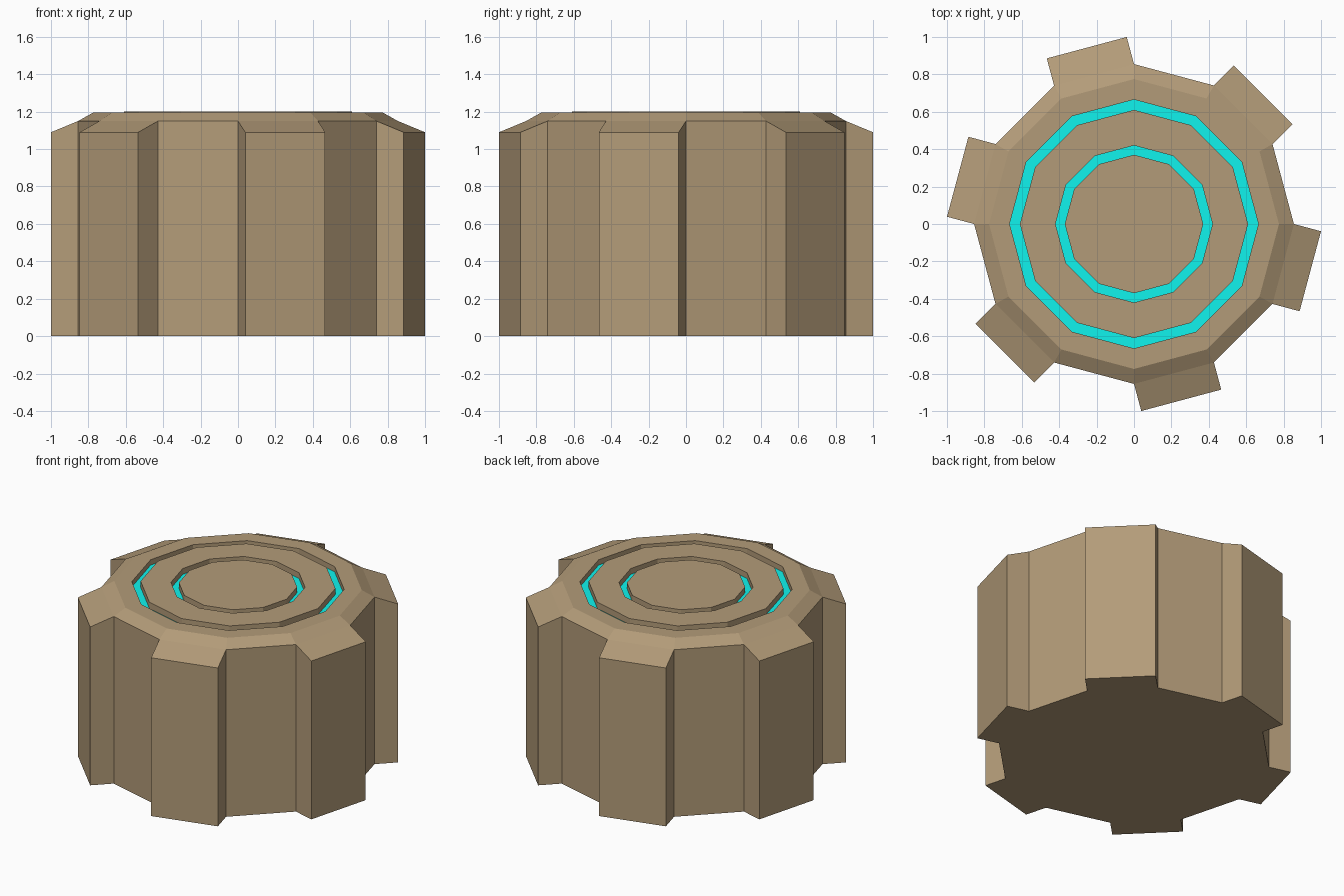
import bpy, bmesh
from math import cos, sin, pi

if "Cube" in bpy.data.objects:
    bpy.data.objects.remove(bpy.data.objects["Cube"])

SIDES = 12


def material(name, color):
    m = bpy.data.materials.new(name)
    m.diffuse_color = (*color, 1)
    m.use_nodes = True
    m.node_tree.nodes["Principled BSDF"].inputs["Base Color"].default_value = m.diffuse_color
    return m


bm = bmesh.new()


def ring(r, z):
    return [bm.verts.new((r * cos(2 * pi * i / SIDES), r * sin(2 * pi * i / SIDES), z))
            for i in range(SIDES)]


def bridge(a, b, mat=0):
    faces = []
    for i in range(SIDES):
        j = (i + 1) % SIDES
        f = bm.faces.new((a[i], a[j], b[j], b[i]))
        f.material_index = mat
        faces.append(f)
    return faces


# Profile from base, over the chamfer, then through the two grooves to the centre
profile = [(0.855, 0.0), (0.855, 1.15), (0.775, 1.195),
           (0.665, 1.195), (0.665, 1.158), (0.61, 1.158), (0.61, 1.2),
           (0.42, 1.2), (0.42, 1.16), (0.37, 1.16), (0.37, 1.2)]
GLOWING = {4, 8}  # groove floors

rings = [ring(r, z) for r, z in profile]
bands = [bridge(rings[k], rings[k + 1], 1 if k in GLOWING else 0)
         for k in range(len(rings) - 1)]
bm.faces.new(rings[0][::-1])
bm.faces.new(rings[-1])

# Teeth: every second side face pushed out, with the outer top edge lowered
bm.normal_update()
teeth = bmesh.ops.extrude_discrete_faces(bm, faces=bands[0][1::2])["faces"]
for f in teeth:
    n = f.normal.copy()
    n.z = 0
    n.normalize()
    for v in f.verts:
        v.co += n * 0.15
        if v.co.z > 0.5:
            v.co.z = 1.09

bmesh.ops.recalc_face_normals(bm, faces=bm.faces)

mesh = bpy.data.meshes.new("toothed_pedestal")
bm.to_mesh(mesh)
bm.free()
mesh.materials.append(material("tan_stone", (0.45, 0.33, 0.19)))
mesh.materials.append(material("cyan_glow", (0.005, 0.9, 0.85)))
obj = bpy.data.objects.new("toothed_pedestal", mesh)
bpy.context.collection.objects.link(obj)
